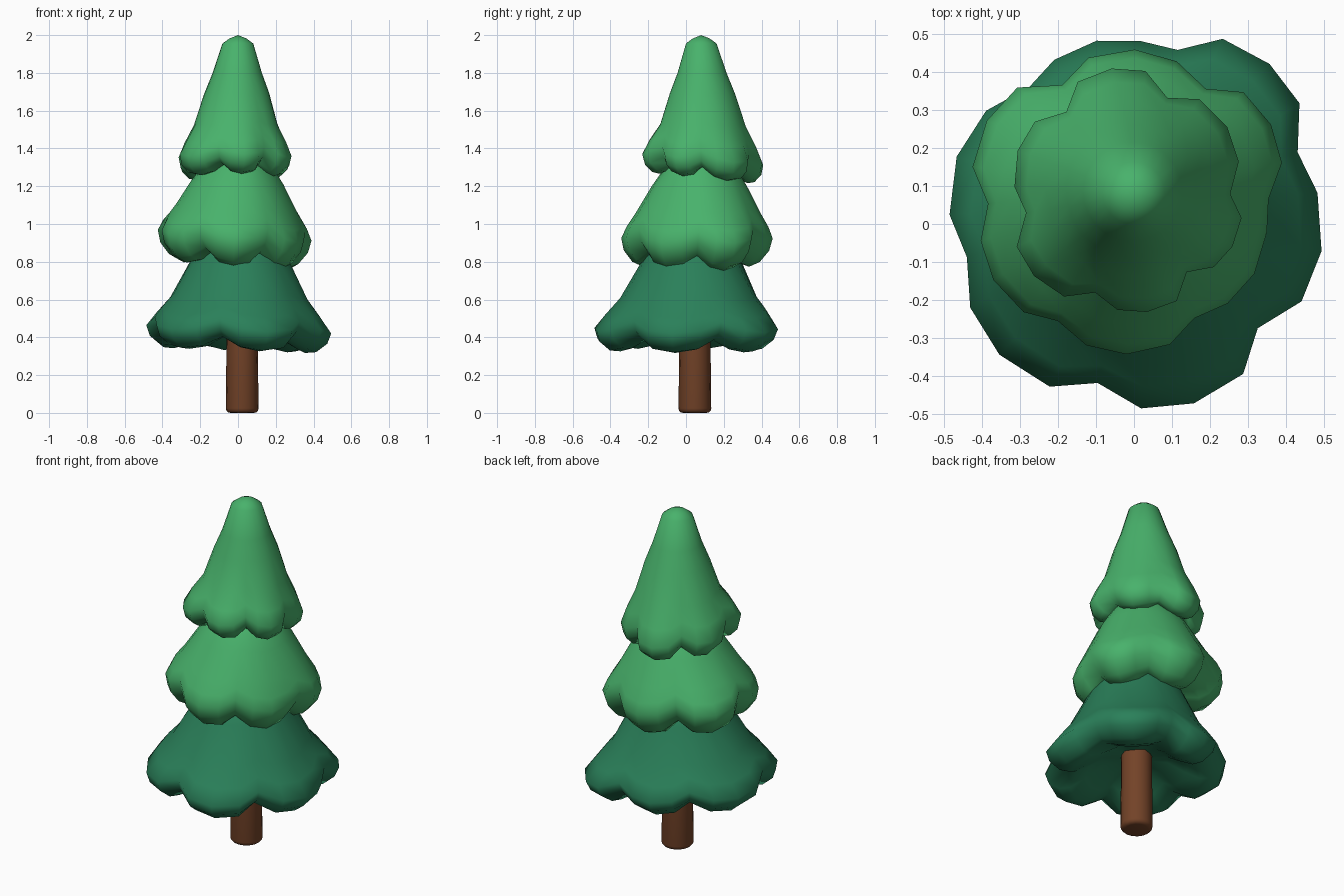
import bpy, bmesh, math

if "Cube" in bpy.data.objects:
    bpy.data.objects.remove(bpy.data.objects["Cube"])


def material(name, rgb):
    m = bpy.data.materials.new(name)
    m.diffuse_color = (*rgb, 1.0)
    m.use_nodes = True
    m.node_tree.nodes["Principled BSDF"].inputs["Base Color"].default_value = m.diffuse_color
    return m


LIGHT = material("light_green", (0.065, 0.445, 0.148))
DARK = material("dark_green", (0.023, 0.215, 0.101))
BARK = material("bark_brown", (0.172, 0.056, 0.021))


def finish(name, bm, mat, angle):
    bmesh.ops.recalc_face_normals(bm, faces=bm.faces)
    mesh = bpy.data.meshes.new(name)
    bm.to_mesh(mesh)
    bm.free()
    mesh.materials.append(mat)
    ob = bpy.data.objects.new(name, mesh)
    bpy.context.collection.objects.link(ob)
    bpy.ops.object.select_all(action='DESELECT')
    ob.select_set(True)
    bpy.context.view_layer.objects.active = ob
    bpy.ops.object.shade_smooth_by_angle(angle=math.radians(angle))
    return ob


def rim_outline(notches, lobes):
    """Scalloped rim: 4 steps per lobe as (angle, radius, lobe amount)."""
    out = []
    n = len(notches)
    for i, (start, (notch_r, lobe_r)) in enumerate(zip(notches, lobes)):
        end = notches[(i + 1) % n] + (360 if i == n - 1 else 0)
        for t, r, lobe in ((0, notch_r, 0), (0.24, lobe_r * 0.978, 0.75),
                           (0.5, lobe_r, 1), (0.78, lobe_r * 0.978, 0.75)):
            out.append((math.radians(start + (end - start) * t), r, lobe))
    return out


def foliage(name, mat, base, top, tilt, lift, outline, profile, z_top, z_under):
    """Loft the rim through rings of (radius fraction, z, scallop weight)."""
    bm = bmesh.new()
    mean = sum(o[1] for o in outline) / len(outline)
    z_low = min(p[1] for p in profile)

    def centre(z):
        f = max(0.0, min(1.0, (z - z_low) / (z_top - z_low)))
        return [b + (t - b) * f for b, t in zip(base, top)]

    rings = []
    for s, z, w in profile:
        cx, cy = centre(z)
        ring = []
        for a, r, lobe in outline:
            rr = s * (mean * (1 - w) + r * w)
            dx, dy = rr * math.cos(a), rr * math.sin(a)
            dz = (tilt[0] * dx + tilt[1] * dy) * w + lift * w * (1 - lobe)
            ring.append(bm.verts.new((cx + dx, cy + dy, z + dz)))
        rings.append(ring)
    n = len(outline)
    for a, b in zip(rings, rings[1:]):
        for i in range(n):
            j = (i + 1) % n
            bm.faces.new((a[i], a[j], b[j], b[i]))
    for ring, z in ((rings[0], z_top), (rings[-1], z_under)):
        pole = bm.verts.new((*centre(z), z))
        for i in range(n):
            bm.faces.new((ring[i], ring[(i + 1) % n], pole))
    return finish(name, bm, mat, 75)


# Bottom skirt, rounded lobes with a shallow hollow underneath
foliage("lower_foliage", DARK, (0, 0), (0.015, 0.04), (-0.03, 0), 0.06,
        rim_outline((23, 76, 128, 192, 257, 319),
                    ((0.465, 0.545), (0.465, 0.486), (0.45, 0.499),
                     (0.452, 0.500), (0.436, 0.503), (0.428, 0.497))),
        ((0.40, 0.93, 0), (0.545, 0.80, 0.1), (0.75, 0.60, 0.5), (0.89, 0.51, 0.85),
         (1.0, 0.435, 1), (0.96, 0.38, 1), (0.84, 0.335, 1.1), (0.72, 0.33, 1.2),
         (0.55, 0.375, 0.8), (0.36, 0.44, 0.2)), 0.96, 0.46)

# Middle skirt
foliage("middle_foliage", LIGHT, (-0.025, 0.053), (0.0, 0.08), (-0.07, 0), 0.06,
        rim_outline((1, 55, 119, 181, 240, 300),
                    ((0.373, 0.430), (0.362, 0.400), (0.350, 0.425),
                     (0.365, 0.407), (0.363, 0.402), (0.355, 0.386))),
        ((0.30, 1.38, 0), (0.51, 1.28, 0.1), (0.64, 1.20, 0.25), (0.83, 1.06, 0.6),
         (0.94, 0.985, 0.9), (1.0, 0.925, 1), (0.96, 0.86, 1), (0.84, 0.80, 1.1),
         (0.70, 0.775, 1.2), (0.45, 0.81, 0.4)), 1.41, 0.84)

# Top cone
foliage("upper_foliage", LIGHT, (-0.014, 0.10), (0.0, 0.08), (0, -0.09), 0.05,
        rim_outline((-4, 67, 130, 194, 252, 304),
                    ((0.266, 0.302), (0.255, 0.315), (0.258, 0.309),
                     (0.280, 0.343), (0.292, 0.332), (0.270, 0.313))),
        ((0.15, 1.982, 0), (0.27, 1.955, 0), (0.43, 1.80, 0), (0.57, 1.69, 0.1),
         (0.74, 1.52, 0.3), (0.90, 1.42, 0.75), (1.0, 1.34, 1), (0.96, 1.285, 1),
         (0.84, 1.248, 1.1), (0.72, 1.24, 1.2), (0.45, 1.27, 0.4)), 2.0, 1.30)

# Trunk with a rounded foot
bm = bmesh.new()
bmesh.ops.create_cone(bm, cap_ends=True, segments=16, radius1=0.087,
                      radius2=0.080, depth=0.62)
for v in bm.verts:
    v.co.x += 0.022
    v.co.y += 0.047
    v.co.z += 0.31
foot = [e for e in bm.edges if all(v.co.z < 0.01 for v in e.verts)]
bmesh.ops.bevel(bm, geom=foot, offset=0.024, segments=3, profile=0.5, affect='EDGES')
finish("trunk", bm, BARK, 60)
